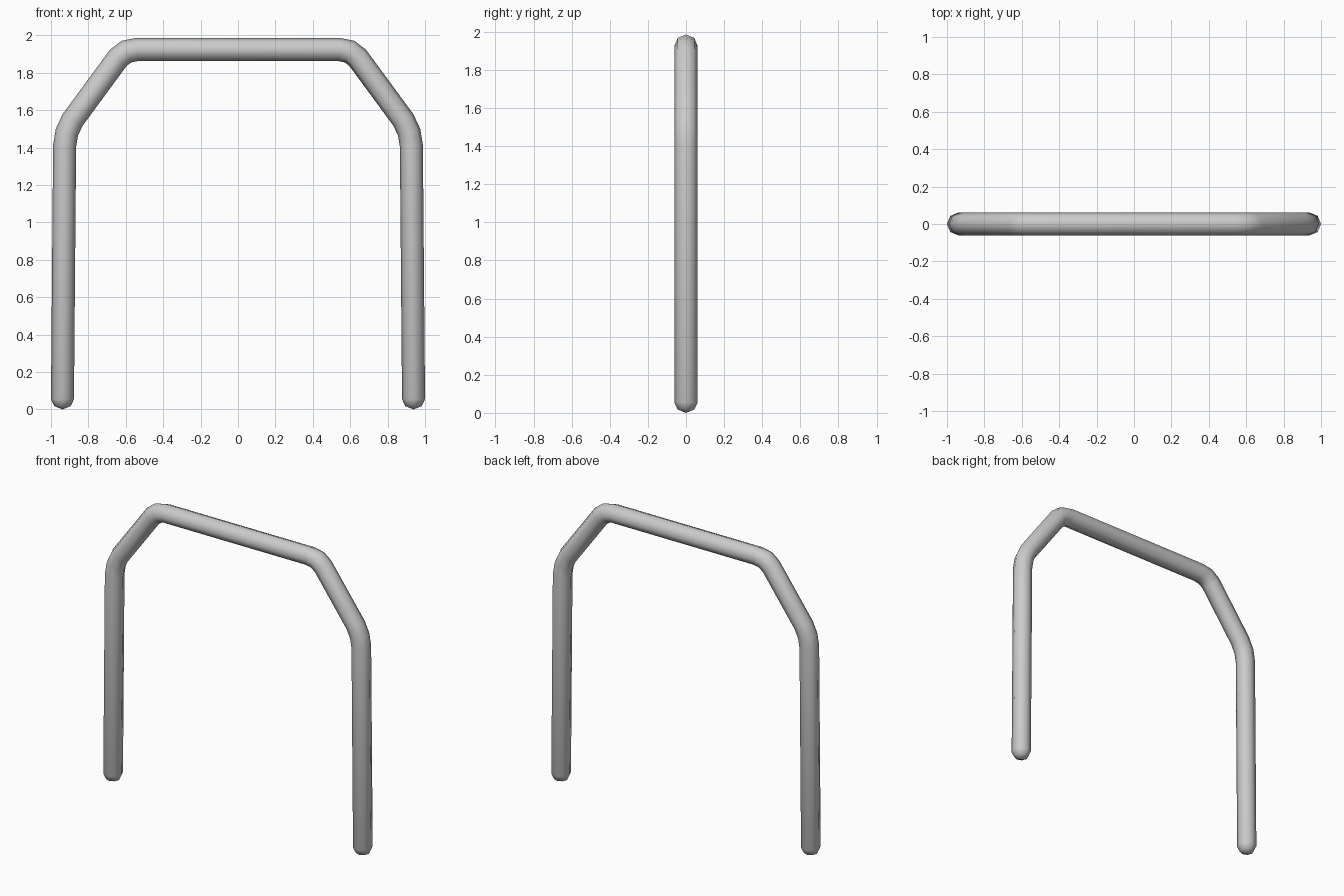
import bpy, bmesh, math
from mathutils import Vector

if "Cube" in bpy.data.objects:
    bpy.data.objects.remove(bpy.data.objects["Cube"])

R, SIDES = 0.0615, 8

# Half path (left foot to top bar) as x, z, ring radius; mirrored for the right
half = [(-0.9385, 0.018, 0.044), (-0.9385, 0.055, R), (-0.927, 1.41, R),
        (-0.915, 1.482, R), (-0.884, 1.548, R), (-0.64, 1.88, R),
        (-0.597, 1.913, R), (-0.54, 1.9245, R)]
path = half + [(-x, z, r) for x, z, r in reversed(half)]
pts = [Vector((x, 0, z)) for x, z, r in path]

bm = bmesh.new()
rings = []
last = len(pts) - 1
for i, p in enumerate(pts):
    a = (p - pts[i - 1]).normalized() if i else None
    b = (pts[i + 1] - p).normalized() if i < last else None
    a, b = a or b, b or a
    t = (a + b).normalized()
    n = Vector((-t.z, 0, t.x))
    mitre = 1 / max(t.dot(a), 0.5)
    r = path[i][2]
    ring = []
    for k in range(SIDES):
        ang = 2 * math.pi * k / SIDES
        ring.append(bm.verts.new(p + n * (math.cos(ang) * r * mitre)
                                 + Vector((0, math.sin(ang) * r, 0))))
    rings.append(ring)

# Tube walls
for r0, r1 in zip(rings, rings[1:]):
    for k in range(SIDES):
        j = (k + 1) % SIDES
        bm.faces.new((r0[k], r0[j], r1[j], r1[k]))

# Rounded feet
for ring, x in ((rings[0], -0.9385), (rings[-1], 0.9385)):
    tip = bm.verts.new((x, 0, 0))
    for k in range(SIDES):
        bm.faces.new((ring[k], ring[(k + 1) % SIDES], tip))

bmesh.ops.recalc_face_normals(bm, faces=bm.faces)
for f in bm.faces:
    f.smooth = True
mesh = bpy.data.meshes.new("bent_tube_frame")
bm.to_mesh(mesh)
bm.free()
bpy.context.collection.objects.link(bpy.data.objects.new("bent_tube_frame", mesh))
